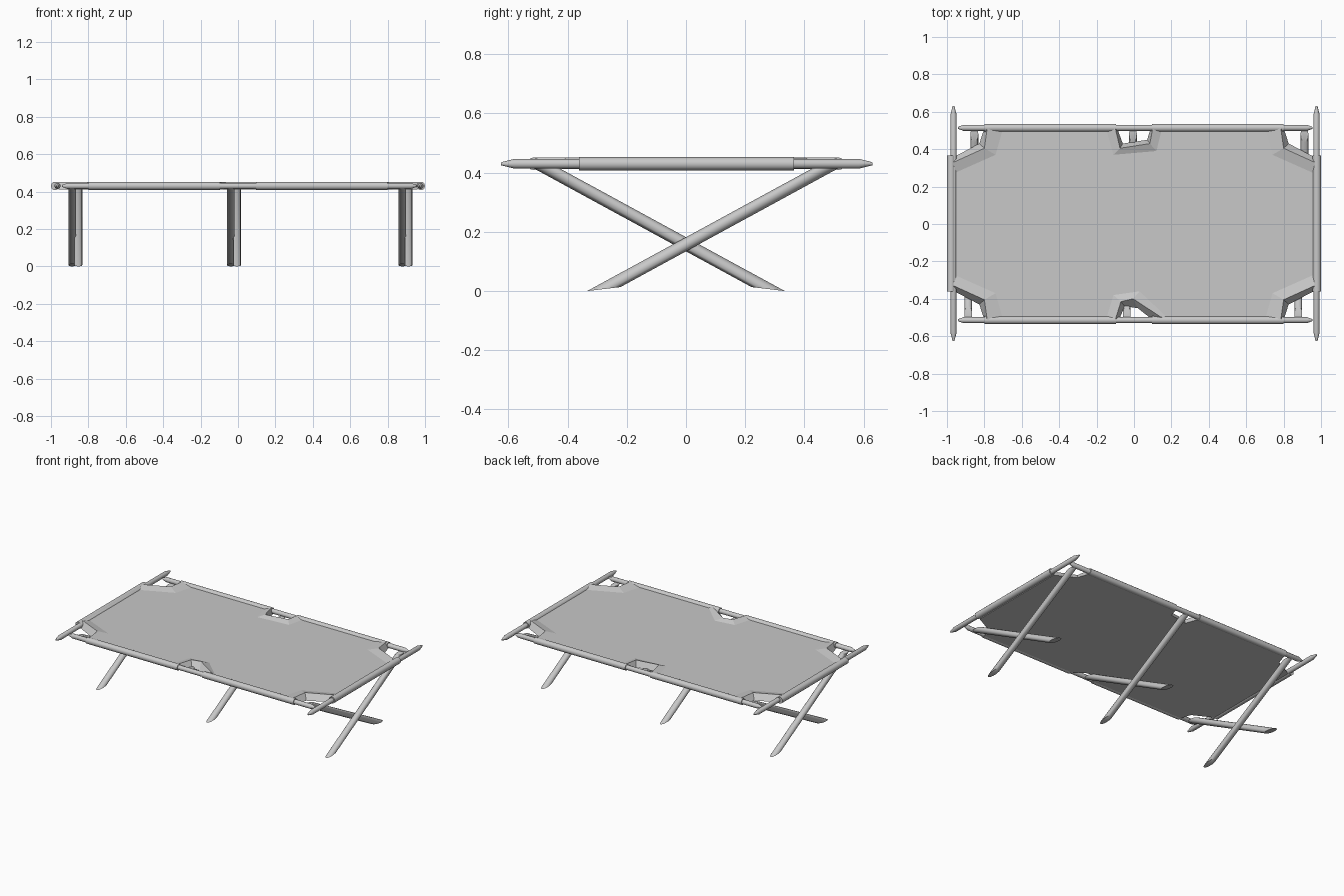
import bpy, bmesh, math
from mathutils import Vector

if "Cube" in bpy.data.objects:
    bpy.data.objects.remove(bpy.data.objects["Cube"])

grey = bpy.data.materials.new("plain_grey")
grey.use_nodes = True
COLOUR = (0.58, 0.58, 0.58, 1)
grey.diffuse_color = COLOUR
grey.node_tree.nodes["Principled BSDF"].inputs["Base Color"].default_value = COLOUR

RAIL_Z = 0.43
RAIL_Y = 0.514
CLOTH_TOP = 0.438
CLOTH_RIDGE = 0.452
CLOTH_BOTTOM = 0.412


def finish(bm, name, smooth=True):
    bmesh.ops.recalc_face_normals(bm, faces=bm.faces)
    mesh = bpy.data.meshes.new(name)
    bm.to_mesh(mesh)
    bm.free()
    mesh.materials.append(grey)
    obj = bpy.data.objects.new(name, mesh)
    bpy.context.collection.objects.link(obj)
    if smooth:
        bpy.ops.object.select_all(action="DESELECT")
        obj.select_set(True)
        bpy.context.view_layer.objects.active = obj
        bpy.ops.object.shade_smooth_by_angle(angle=math.radians(35))
    return obj


def rod(a, b, radius, taper=0.0, tip=0.3, sides=12):
    """Round bar from a to b, with optional tapered ends."""
    a, b = Vector(a), Vector(b)
    axis = (b - a).normalized()
    turn = axis.to_track_quat("Z", "Y")
    stations = [(a, radius), (b, radius)]
    if taper:
        stations = [(a, radius * tip), (a + axis * taper, radius),
                    (b - axis * taper, radius), (b, radius * tip)]
    bm = bmesh.new()
    rings = []
    for centre, r in stations:
        angles = [2 * math.pi * i / sides for i in range(sides)]
        rings.append([bm.verts.new(centre + turn @ Vector((r * math.cos(t), r * math.sin(t), 0)))
                      for t in angles])
    for low, high in zip(rings, rings[1:]):
        for i in range(sides):
            j = (i + 1) % sides
            bm.faces.new((low[i], low[j], high[j], high[i]))
    bm.faces.new(rings[0])
    bm.faces.new(rings[-1])
    return bm


def trim(bm, point, normal):
    """Cut away the side of a bar that the normal points to, and close the cut."""
    geom = bm.verts[:] + bm.edges[:] + bm.faces[:]
    cut = bmesh.ops.bisect_plane(bm, geom=geom, plane_co=point, plane_no=normal,
                                 clear_outer=True)
    edges = [e for e in cut["geom_cut"] if isinstance(e, bmesh.types.BMEdge)]
    bmesh.ops.holes_fill(bm, edges=edges)


# Side rails, with cloth sleeves on either side of the middle opening
for side, label in ((-1, "front"), (1, "back")):
    y = side * RAIL_Y
    finish(rod((-0.942, y, RAIL_Z), (0.955, y, RAIL_Z), 0.016, 0.03), label + "_rail")
    for s, end in ((-1, "right"), (1, "left")):
        finish(rod((s * 0.095, y, RAIL_Z), (s * 0.80, y, RAIL_Z), 0.0215),
               f"{label}_{end}_sleeve")

# Cross bars at both ends, with cloth sleeves
for bar_x, sleeve_x, label in ((-0.965, -0.9775, "right"), (0.976, 0.9775, "left")):
    finish(rod((bar_x, -0.625, RAIL_Z), (bar_x, 0.63, RAIL_Z), 0.0165, 0.045), label + "_end_bar")
    finish(rod((sleeve_x, -0.362, RAIL_Z), (sleeve_x, 0.365, RAIL_Z), 0.0225),
           label + "_end_sleeve")

# Three pairs of crossed legs, with slanted feet and level tops under the rails
for x, label in ((-0.87, "right"), (-0.022, "middle"), (0.895, "left")):
    for side, name in ((1, "back"), (-1, "front")):
        slope = Vector((0, side * 0.49, 0.267))
        centre = Vector((x + side * 0.0165, 0, 0.158))
        leg = rod(centre - slope * 0.8, centre + slope * 1.2, 0.021)
        trim(leg, (0, -side * 0.325, 0.001), (0, side * 0.12, -1))
        trim(leg, (0, 0, 0.42), (0, 0, 1))
        finish(leg, f"{label}_{name}_leg")

# Double-layer cloth: a flat top and bottom joined by sloping lips at the openings.
# Each row of an opening lists its flat edge, its puckered ridge and its lower lip.
corner = [[(0.70, 0.512), (0.785, 0.512), (0.80, 0.512)],
          [(0.74, 0.37), (0.80, 0.405), (0.827, 0.43)],
          [(0.965, 0.27), (0.965, 0.33), (0.96, 0.36)]]
corner_mirrored = [[(-x, y) for x, y in row] for row in corner[::-1]]
notches = {
    1: [[(-0.15, 0.512), (-0.10, 0.512), (-0.09, 0.512)],
        [(-0.11, 0.37), (-0.075, 0.405), (-0.06, 0.43)],
        [(0.12, 0.39), (0.085, 0.43), (0.07, 0.45)],
        [(0.15, 0.512), (0.10, 0.512), (0.09, 0.512)]],
    -1: [[(-0.15, 0.512), (-0.10, 0.512), (-0.08, 0.512)],
         [(-0.11, 0.38), (-0.07, 0.415), (-0.05, 0.44)],
         [(0.03, 0.36), (-0.005, 0.40), (0.02, 0.45)],
         [(0.19, 0.512), (0.14, 0.495), (0.09, 0.505)]],
}
LEVELS = (CLOTH_TOP, CLOTH_RIDGE, CLOTH_BOTTOM)
bm = bmesh.new()
top_outline, bottom_outline = [], []
for side in (1, -1):
    top, bottom = [], []
    for opening in (corner_mirrored, notches[side], corner):
        rows = [[bm.verts.new((x, side * y, z)) for (x, y), z in zip(row, LEVELS)]
                for row in opening]
        for row, following in zip(rows, rows[1:]):
            for k in range(2):
                bm.faces.new((row[k], following[k], following[k + 1], row[k + 1]))
        top += [row[0] for row in rows]
        bottom += [row[2] for row in rows]
    top_outline += top[::side]
    bottom_outline += bottom[::side]
bm.faces.new(top_outline)
bm.faces.new(bottom_outline)

# Close the cloth along its hidden edges inside the sleeves
rim = [e for e in bm.edges if e.is_boundary]
bmesh.ops.holes_fill(bm, edges=rim)
finish(bm, "cloth_sheet", False)
